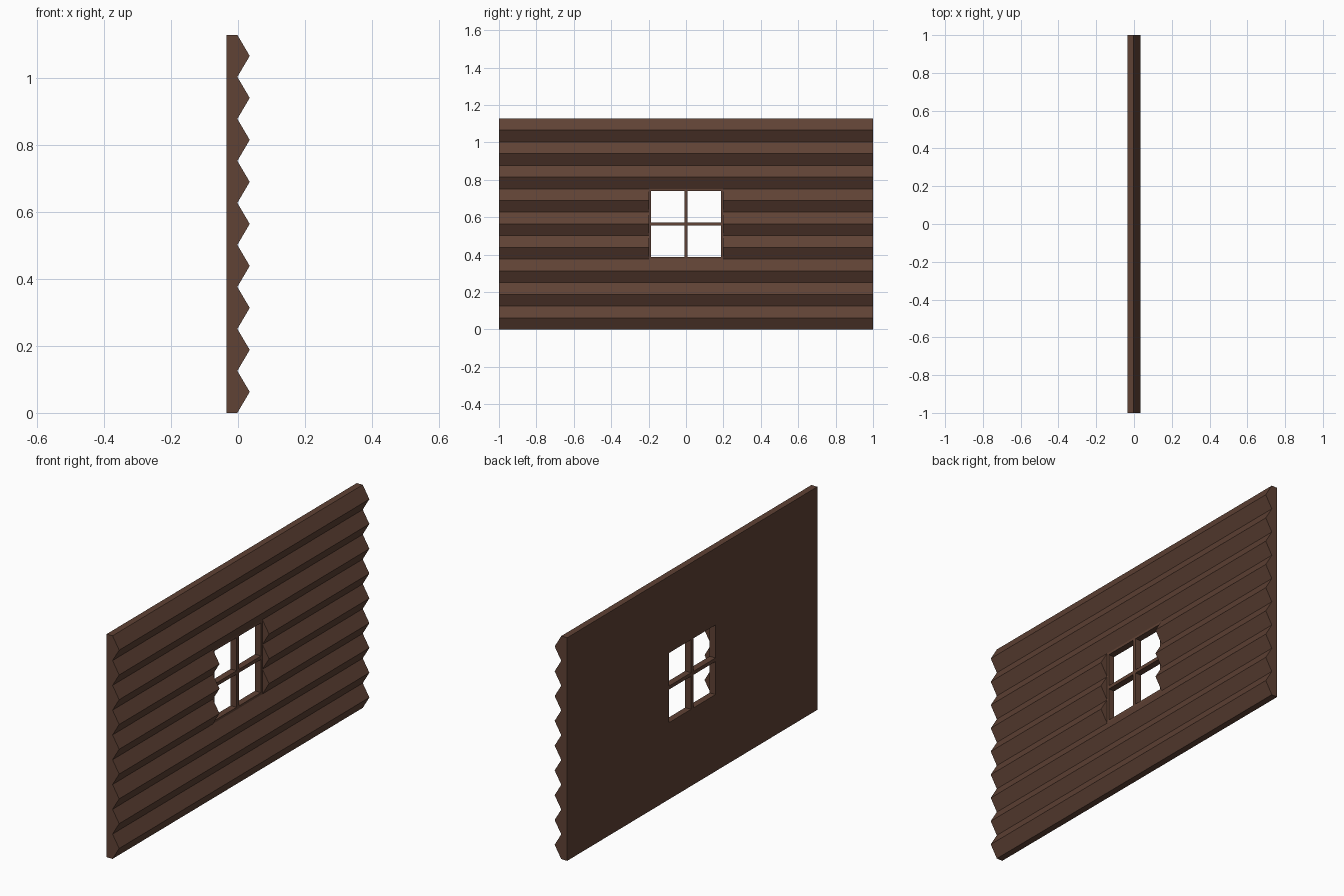
import bpy, bmesh

if "Cube" in bpy.data.objects:
    bpy.data.objects.remove(bpy.data.objects["Cube"])

TEETH, PITCH = 9, 0.1254
BACK, VALLEY, PEAK = -0.035, -0.002, 0.035
WIN_Y = 0.198                          # half width of the window hole
Z0, Z1 = 3 * PITCH, 6 * PITCH          # hole spans three logs
BAR = 0.012                            # frame thickness

brown = bpy.data.materials.new("dark brown wood")
brown.diffuse_color = (0.115, 0.054, 0.035, 1)
brown.use_nodes = True
brown.node_tree.nodes["Principled BSDF"].inputs["Base Color"].default_value = brown.diffuse_color


def make_object(name, bm):
    bmesh.ops.recalc_face_normals(bm, faces=bm.faces)
    mesh = bpy.data.meshes.new(name)
    bm.to_mesh(mesh)
    bm.free()
    mesh.materials.append(brown)
    obj = bpy.data.objects.new(name, mesh)
    bpy.context.collection.objects.link(obj)
    return obj


def box(bm, lo, hi):
    verts = bmesh.ops.create_cube(bm, size=1)["verts"]
    for v in verts:
        for i in range(3):
            v.co[i] = (lo[i] + hi[i]) / 2 + v.co[i] * (hi[i] - lo[i])


# Log wall: zigzag profile extruded along y
profile = [(BACK, 0), (VALLEY, 0)]
for i in range(TEETH):
    profile += [(PEAK, (i + 0.5) * PITCH), (VALLEY, (i + 1) * PITCH)]
profile.append((BACK, TEETH * PITCH))
bm = bmesh.new()
face = bm.faces.new([bm.verts.new((x, -1, z)) for x, z in profile])
ext = bmesh.ops.extrude_face_region(bm, geom=[face], use_keep_orig=True)
bmesh.ops.translate(bm, vec=(0, 2, 0),
                    verts=[g for g in ext["geom"] if isinstance(g, bmesh.types.BMVert)])
wall = make_object("log_wall", bm)

# Window hole
bm = bmesh.new()
box(bm, (-0.2, -WIN_Y, Z0), (0.2, WIN_Y, Z1))
cutter = make_object("window_cutter", bm)
cutter.hide_render = True
mod = wall.modifiers.new("window hole", 'BOOLEAN')
mod.operation, mod.solver, mod.object = 'DIFFERENCE', 'EXACT', cutter
bpy.context.view_layer.objects.active = wall
bpy.ops.object.modifier_apply(modifier=mod.name)
bpy.data.objects.remove(cutter)

# Window frame: rim of four bars, flush with the back
bm = bmesh.new()
for a, b in ((-WIN_Y, -WIN_Y + BAR), (WIN_Y - BAR, WIN_Y)):
    box(bm, (BACK, a, Z0), (VALLEY, b, Z1))
for a, b in ((Z0, Z0 + BAR), (Z1 - BAR, Z1)):
    box(bm, (BACK, -WIN_Y + BAR, a), (VALLEY, WIN_Y - BAR, b))
make_object("window_frame", bm)

# Window cross bars
mid, h = (Z0 + Z1) / 2, 0.009
bm = bmesh.new()
box(bm, (BACK, -h, Z0 + BAR), (VALLEY, h, Z1 - BAR))
for a, b in ((-WIN_Y + BAR, -h), (h, WIN_Y - BAR)):
    box(bm, (BACK, a, mid - h), (VALLEY, b, mid + h))
make_object("window_cross_bars", bm)
